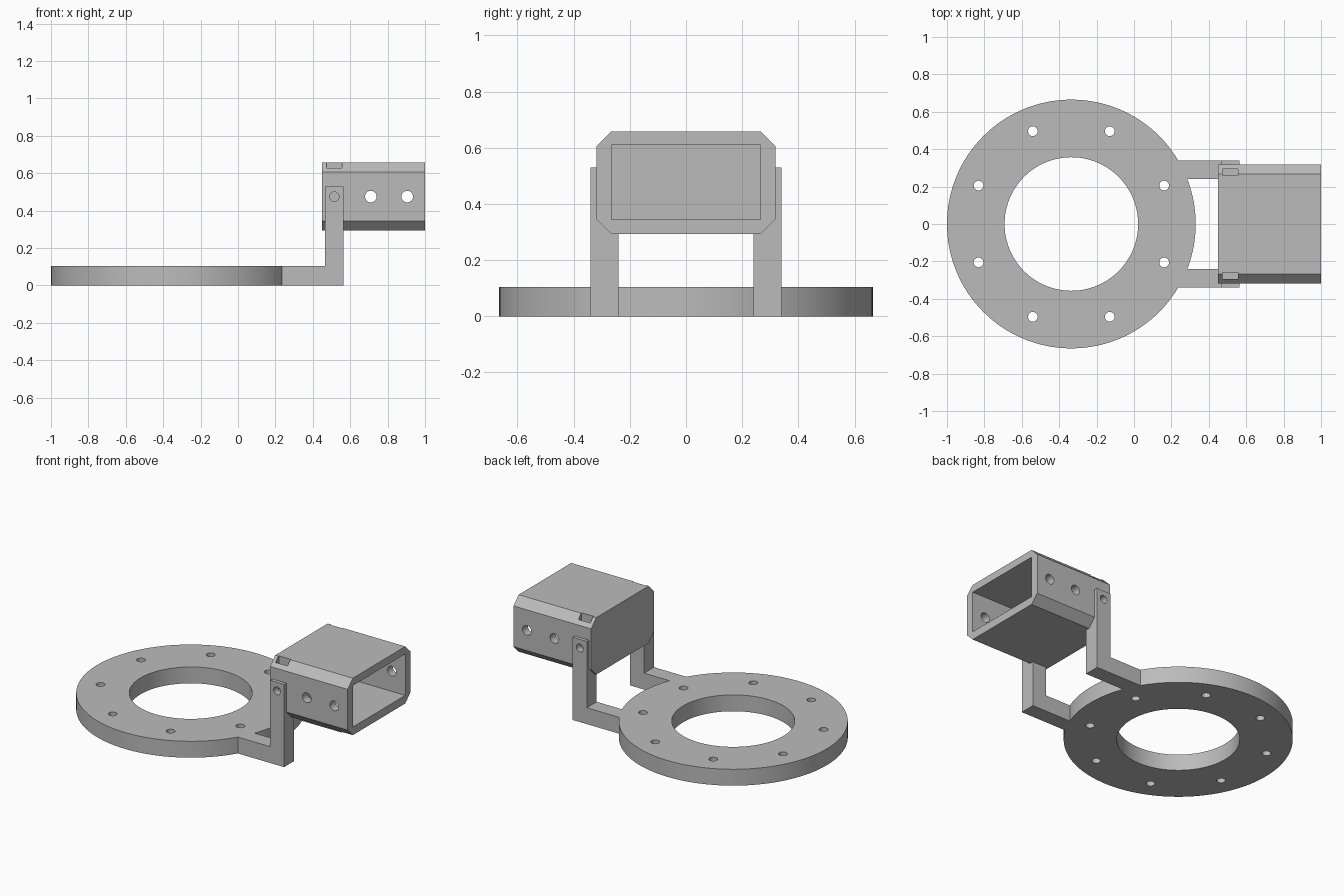
import bpy, bmesh, math
from mathutils import Matrix, Vector

cube = bpy.data.objects.get("Cube")
if cube:
    bpy.data.objects.remove(cube, do_unlink=True)

grey = bpy.data.materials.new("plain grey")
grey.use_nodes = True
colour = (0.5, 0.5, 0.5, 1)
grey.diffuse_color = colour
grey.node_tree.nodes["Principled BSDF"].inputs["Base Color"].default_value = colour


def finish(name, bm):
    bmesh.ops.recalc_face_normals(bm, faces=bm.faces)
    mesh = bpy.data.meshes.new(name)
    bm.to_mesh(mesh)
    bm.free()
    mesh.materials.append(grey)
    obj = bpy.data.objects.new(name, mesh)
    bpy.context.collection.objects.link(obj)
    return obj


def prism(name, points, direction):
    """Extrude a closed outline of 3D points along a direction."""
    bm = bmesh.new()
    face = bm.faces.new([bm.verts.new(p) for p in points])
    extruded = bmesh.ops.extrude_face_region(bm, geom=[face])["geom"]
    moved = [v for v in extruded if isinstance(v, bmesh.types.BMVert)]
    bmesh.ops.translate(bm, verts=moved, vec=Vector(direction))
    return finish(name, bm)


def block(name, x, y, z):
    outline = [(x[0], y[0], z[0]), (x[1], y[0], z[0]), (x[1], y[1], z[0]), (x[0], y[1], z[0])]
    return prism(name, outline, (0, 0, z[1] - z[0]))


def cylinder(name, centre, radius, depth, segments=32, along_y=False):
    bm = bmesh.new()
    matrix = Matrix.Translation(centre)
    if along_y:
        matrix = matrix @ Matrix.Rotation(math.pi / 2, 4, "X")
    bmesh.ops.create_cone(bm, cap_ends=True, segments=segments, radius1=radius,
                          radius2=radius, depth=depth, matrix=matrix)
    return finish(name, bm)


def combine(target, tool, operation="DIFFERENCE"):
    """Apply a boolean and discard the tool."""
    tool.hide_render = True
    mod = target.modifiers.new("boolean", "BOOLEAN")
    mod.operation, mod.object, mod.solver = operation, tool, "EXACT"
    bpy.context.view_layer.objects.active = target
    bpy.ops.object.modifier_apply(modifier=mod.name)
    bpy.data.objects.remove(tool, do_unlink=True)


RING_X, THICK = -0.335, 0.105
PIVOT_X, PIVOT_Z = 0.515, 0.475

# Flat mounting ring with L-shaped arms grown out of its rim
bracket = cylinder("ring_bracket", (RING_X, 0, THICK / 2), 0.665, THICK, 128)
arm_profile = [(0.19, 0), (0.565, 0), (0.565, 0.53), (0.465, 0.53), (0.465, THICK), (0.19, THICK)]
for y in (-0.34, 0.24):
    arm = prism("arm", [(x, y, z) for x, z in arm_profile], (0, 0.1, 0))
    combine(bracket, arm, "UNION")

# Central opening and eight bolt holes
combine(bracket, cylinder("opening", (RING_X, 0, THICK / 2), 0.357, 0.4, 128))
for i in range(8):
    a = math.radians(22.5 + 45 * i)
    spot = (RING_X + 0.537 * math.cos(a), 0.537 * math.sin(a), THICK / 2)
    combine(bracket, cylinder("bolt_hole", spot, 0.026, 0.4))

# Chamfered box holder, open at its outer end
W, LOW, HIGH, C = 0.318, 0.293, 0.658, 0.052
half = [(W - C, LOW), (W, LOW + C), (W, HIGH - C), (W - C, HIGH)]
outline = half + [(-y, z) for y, z in reversed(half)]
holder = prism("box_holder", [(0.45, y, z) for y, z in outline], (0.55, 0, 0))
combine(holder, block("cavity", (0.6, 1.1), (-0.265, 0.265), (0.345, 0.61)))

# Side holes through the holder walls
for x in (0.71, 0.905):
    combine(holder, cylinder("side_hole", (x, 0, PIVOT_Z), 0.031, 0.8, along_y=True))

# Pivot screw holes and the nut slots behind them
for s in (-1, 1):
    for part in (bracket, holder):
        combine(part, cylinder("pivot_hole", (PIVOT_X, s * 0.3, PIVOT_Z), 0.025, 0.16, along_y=True))
        ends = sorted((s * 0.26, s * 0.295))
        combine(part, block("nut_slot", (0.472, 0.557), ends, (0.43, 0.8)))

for part in (bracket, holder):
    bpy.ops.object.select_all(action="DESELECT")
    part.select_set(True)
    bpy.context.view_layer.objects.active = part
    bpy.ops.object.shade_smooth_by_angle(angle=math.radians(30))
